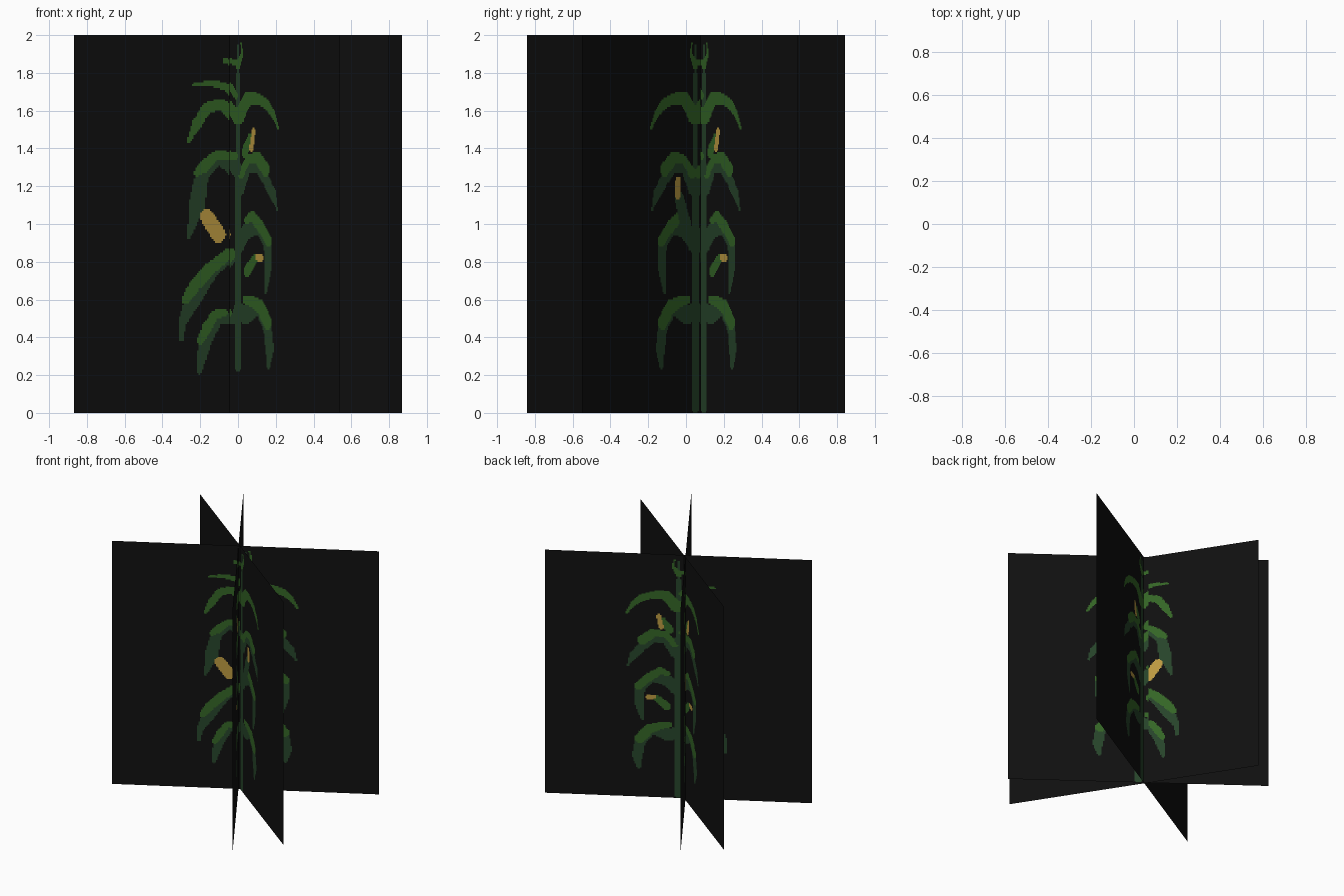
import bpy, math

if "Cube" in bpy.data.objects:
    bpy.data.objects.remove(bpy.data.objects["Cube"])

CELL = 0.01          # size of one painted square
HALF = 0.44          # finely divided half-width around the plant
COLS, ROWS = round(2 * HALF / CELL), 200


def material(name, rgb):
    m = bpy.data.materials.new(name)
    m.diffuse_color = (*rgb, 1)
    m.use_nodes = True
    m.node_tree.nodes["Principled BSDF"].inputs["Base Color"].default_value = m.diffuse_color
    return m


MATS = [material("black_card", (0.0050, 0.0050, 0.0050)),
        material("dark_leaf", (0.020, 0.058, 0.023)),
        material("bright_leaf", (0.034, 0.130, 0.019)),
        material("gold_cob", (0.50, 0.32, 0.052))]
DARK, BRIGHT, GOLD = 1, 2, 3

# Strokes: colour, then midrib points (across, height, half-thickness)
RIGHT_LEAVES = [
    (DARK, [(0, .53, .05), (.09, .52, .05), (.2, .55, .03), (.29, .45, .04), (.31, .34, .04), (.3, .24, .015)]),
    (BRIGHT, [(.07, .6, .025), (.14, .59, .03), (.22, .56, .04), (.29, .48, .04)]),
    (DARK, [(.02, .9, .05), (.08, .96, .045), (.2, .98, .03), (.29, .9, .04), (.3, .78, .035), (.27, .64, .015)]),
    (BRIGHT, [(.08, 1.02, .02), (.14, 1.04, .03), (.23, .98, .035), (.3, .91, .03)]),
    (DARK, [(.02, 1.2, .05), (.1, 1.295, .025), (.19, 1.3, .03), (.27, 1.24, .035), (.34, 1.16, .03), (.38, 1.08, .008)]),
    (BRIGHT, [(.03, 1.27, .03), (.1, 1.34, .025), (.19, 1.35, .035), (.27, 1.29, .04)]),
    (BRIGHT, [(.02, 1.58, .05), (.09, 1.66, .04), (.18, 1.665, .03), (.27, 1.64, .028), (.34, 1.585, .022), (.39, 1.51, .008)]),
]
LEFT_LEAVES = [
    (DARK, [(-.02, .5, .03), (-.12, .5, .03), (-.19, .4, .04), (-.22, .3, .03), (-.235, .21, .01)]),
    (BRIGHT, [(-.08, .53, .02), (-.14, .52, .025), (-.19, .45, .03), (-.23, .38, .02)]),
    (DARK, [(-.06, .83, .04), (-.15, .75, .03), (-.27, .61, .05), (-.34, .48, .025), (-.345, .39, .012)]),
    (BRIGHT, [(-.06, .84, .03), (-.16, .77, .035), (-.26, .68, .035), (-.32, .6, .025)]),
    (DARK, [(-.02, 1.3, .05), (-.12, 1.35, .03), (-.22, 1.26, .04), (-.25, 1.1, .05), (-.3, .93, .01)]),
    (BRIGHT, [(-.02, 1.36, .02), (-.13, 1.365, .025), (-.2, 1.31, .035), (-.25, 1.27, .02)]),
    (BRIGHT, [(-.02, 1.57, .04), (-.1, 1.635, .03), (-.19, 1.615, .03), (-.25, 1.53, .03), (-.3, 1.44, .01)]),
    (BRIGHT, [(-.02, 1.68, .02), (-.08, 1.73, .02), (-.16, 1.745, .018), (-.27, 1.735, .01)]),
]
SMALL_COBS = [
    (BRIGHT, [(.07, 1.38, .035), (.12, 1.47, .015)]),
    (GOLD, [(.13, 1.4, .02), (.15, 1.49, .018)]),
    (BRIGHT, [(.09, .75, .035), (.17, .82, .025)]),
    (GOLD, [(.19, .825, .02), (.23, .82, .018)]),
]
BIG_COB = [(GOLD, [(-.19, 1.04, .042), (-.12, .945, .045)])]
MIDDLE_COB = [(DARK, [(.07, .95, .05), (.14, 1.13, .04)]),
              (GOLD, [(.155, 1.16, .028), (.15, 1.23, .025)])]
TASSEL = [(BRIGHT, [(-.08, 1.865, .012), (-.01, 1.85, .018)]),
          (BRIGHT, [(0, 1.84, .022), (.04, 1.9, .012), (.03, 1.96, .006)])]


def stem(base):
    return [(DARK, [(0, base + .03, .03), (0, 1.2, .026), (0, 1.7, .02), (0, 1.94, .008)])]


def mirrored(strokes):
    return [(c, [(-u, z, w) for u, z, w in pts]) for c, pts in strokes]


def paint(strokes):
    """Fill squares lying within each tapered stroke."""
    grid = [[0] * COLS for _ in range(ROWS)]
    for colour, pts in strokes:
        for (u0, z0, w0), (u1, z1, w1) in zip(pts, pts[1:]):
            r = max(w0, w1)
            du, dz = u1 - u0, z1 - z0
            i0, i1 = int((min(u0, u1) - r + HALF) / CELL), int((max(u0, u1) + r + HALF) / CELL)
            j0, j1 = int((min(z0, z1) - r) / CELL), int((max(z0, z1) + r) / CELL)
            for j in range(max(0, j0), min(ROWS - 1, j1) + 1):
                for i in range(max(0, i0), min(COLS - 1, i1) + 1):
                    u, z = -HALF + (i + .5) * CELL, (j + .5) * CELL
                    t = ((u - u0) * du + (z - z0) * dz) / (du * du + dz * dz)
                    t = min(1, max(0, t))
                    if math.hypot(u - u0 - t * du, z - z0 - t * dz) <= w0 + t * (w1 - w0):
                        grid[j][i] = colour
    return grid


def card(name, centre_y, dx, dy, strokes):
    """Upright 2 x 2 card through (0, centre_y) with the plant painted on."""
    grid = paint(strokes)
    us = [-1] + [-HALF + i * CELL for i in range(COLS + 1)] + [1]
    n = len(us)
    verts = [(u * dx, centre_y + u * dy, j * CELL) for j in range(ROWS + 1) for u in us]
    faces, colours = [], []
    for j in range(ROWS):
        for i in range(n - 1):
            a = j * n + i
            faces.append((a, a + 1, a + n + 1, a + n))
            colours.append(grid[j][i - 1] if 0 < i < n - 2 else 0)
    me = bpy.data.meshes.new(name)
    me.from_pydata(verts, [], faces)
    for m in MATS:
        me.materials.append(m)
    me.polygons.foreach_set("material_index", colours)
    me.update()
    bpy.context.collection.objects.link(bpy.data.objects.new(name, me))


# Two cards share one drawing, the third has symmetric leaves and its own cobs
plant = RIGHT_LEAVES + LEFT_LEAVES + SMALL_COBS + BIG_COB + TASSEL
other = RIGHT_LEAVES + mirrored(RIGHT_LEAVES + SMALL_COBS) + MIDDLE_COB + TASSEL
card("plant_card_wide", 0.095, 0.869, 0.495, stem(0) + plant)
card("plant_card_middle", 0.05, 0.80, -0.60, stem(0) + other)
card("plant_card_steep", 0.0, 0.541, -0.841, stem(.22) + plant)
